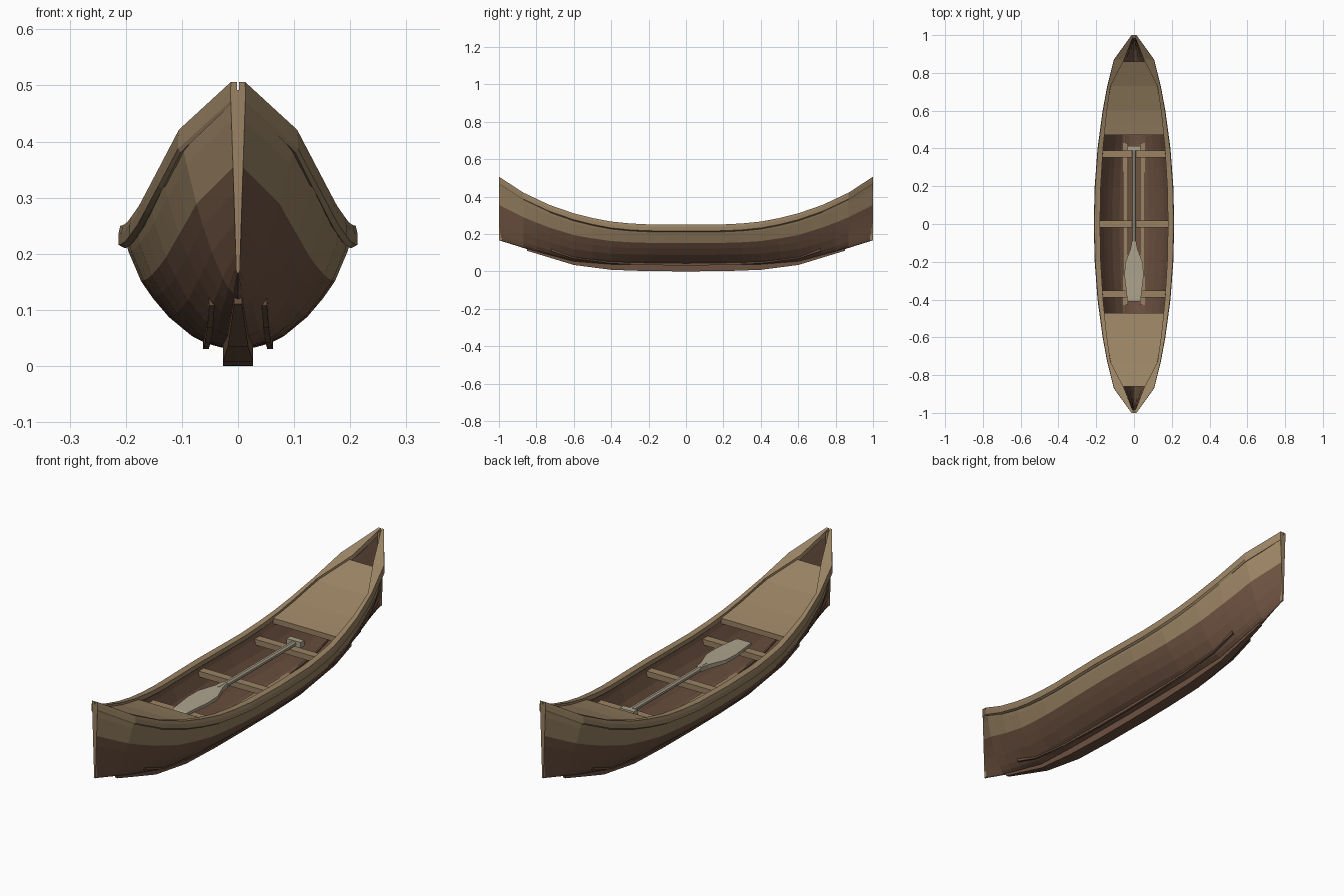
import bpy, bmesh, math

if "Cube" in bpy.data.objects:
    bpy.data.objects.remove(bpy.data.objects["Cube"])


def material(name, rgb):
    m = bpy.data.materials.new(name)
    m.diffuse_color = (*rgb, 1)
    m.use_nodes = True
    m.node_tree.nodes["Principled BSDF"].inputs["Base Color"].default_value = m.diffuse_color
    return m


TAN = material("tan wood", (0.32, 0.225, 0.125))
BROWN = material("dark brown wood", (0.155, 0.085, 0.053))
PALE = material("pale paddle wood", (0.42, 0.37, 0.265))


# lines of the canoe, as tables over distance from the middle
def table(*pts):
    def f(y):
        y = abs(y)
        for (a, va), (b, vb) in zip(pts, pts[1:]):
            if y <= b:
                return va + (vb - va) * (y - a) / (b - a)
        return pts[-1][1]
    return f


sheer = table((0, .25), (.2, .251), (.3, .256), (.4, .266), (.5, .285), (.6, .31),
              (.73, .355), (.87, .421), (1, .506))
beam = table((0, .213), (.2, .208), (.4, .193), (.6, .166), (.73, .142), (.87, .107), (1, .013))
rail_in = table((0, .18), (.2, .176), (.4, .164), (.6, .143), (.73, .124), (.87, .052), (1, .0015))
bottom = table((0, .03), (.4, .034), (.6, .05), (.8, .103), (1, .166))
keel_z = table((0, 0), (.2, .001), (.4, .008), (.6, .034), (.85, .11))

HALF = [0, .1, .2, .3, .4, .5, .6, .67, .73, .8, .87, 1]
STATIONS = [-y for y in HALF[:0:-1]] + HALF

# hull section: (height fraction, width fraction)
SECTION = [(0, 0), (.015, .15), (.05, .28), (.11, .4), (.27, .6), (.43, .74),
           (.57, .84), (.82, .95), (1, 1)]


def section(y, inset):
    w = max(beam(y) * .965 - inset, .003)
    zb, zt = bottom(y) + inset, sheer(y) - .008
    s = abs(y) ** 3
    half = []
    for h, f in SECTION:
        f = f * (1 - s) + h ** .75 * s
        half.append((w * f, y, zb + (zt - zb) * h))
    return [(-x, yy, z) for x, yy, z in half[:0:-1]] + half


def loft(name, rings, mats, closed=True, flip=False, rule=None):
    bm = bmesh.new()
    vs = [[bm.verts.new(p) for p in r] for r in rings]
    n = len(rings[0])
    for a, b in zip(vs, vs[1:]):
        for i in range(n if closed else n - 1):
            j = (i + 1) % n
            f = bm.faces.new((a[i], a[j], b[j], b[i]))
            if rule:
                f.material_index = rule(i)
    if closed:
        bm.faces.new(vs[0])
        bm.faces.new(vs[-1])
    bmesh.ops.recalc_face_normals(bm, faces=bm.faces)
    if not closed:
        # open shells: outside faces down at the keel, inside faces up
        bm.faces.ensure_lookup_table()
        mid = bm.faces[(len(rings) // 2) * (n - 1) + (n - 1) // 2]
        if (mid.normal.z > 0) != flip:
            bmesh.ops.reverse_faces(bm, faces=bm.faces)
    me = bpy.data.meshes.new(name)
    bm.to_mesh(me)
    bm.free()
    for m in mats:
        me.materials.append(m)
    ob = bpy.data.objects.new(name, me)
    bpy.context.collection.objects.link(ob)
    return ob


def rect(x0, x1, y, z0, z1):
    return [(x0, y, z0), (x1, y, z0), (x1, y, z1), (x0, y, z1)]


def box(name, x0, x1, y0, y1, z0, z1, mat):
    return loft(name, [rect(x0, x1, y0, z0, z1), rect(x0, x1, y1, z0, z1)], [mat])


# hull shells; the top bands of the outside are tan
n_half = len(SECTION) - 1
band = lambda i: 1 if (i < 2 or i >= 2 * n_half - 2) else 0
loft("outer_hull", [section(y, 0) for y in STATIONS], [BROWN, TAN], False, False, band)
loft("inner_hull", [section(y * .99, .014) for y in STATIONS], [BROWN], False, True)

# gunwale rails, floor strips and outside runners on both sides
RUN = [-.72, -.6, -.4, -.2, 0, .2, .4, .6, .72]
for side, s in (("left", -1), ("right", 1)):
    loft(side + "_gunwale",
         [[(s * rail_in(y), y, sheer(y) - .02), (s * beam(y) * .95, y, sheer(y) - .04),
           (s * beam(y), y, sheer(y) - .034), (s * beam(y), y, sheer(y) - .014),
           (s * beam(y) * .985, y, sheer(y)), (s * rail_in(y), y, sheer(y))]
          for y in STATIONS], [TAN])
    box(side + "_floor_strip", s * .032, s * .058, -.43, .43, .052, .07, TAN)
    rings = []
    for y in RUN:
        z = bottom(y) + .01 + .05 * y * y
        x = .057 - .02 * y * y
        rings.append(rect(s * (x - .005), s * (x + .005), y, z - .01, z + .012))
    loft(side + "_runner", rings, [BROWN])

# keel
KEEL = [-.85, -.7, -.6, -.4, -.2, 0, .2, .4, .6, .7, .85]
loft("keel", [rect(-k, k, y, keel_z(y), bottom(y) + .012)
              for y in KEEL for k in [.027 - .02 * max(0, abs(y) - .4) / .45]], [BROWN])

# stems and end decks
for end, s in (("front", -1), ("back", 1)):
    loft(end + "_stem",
         [[(-w, s * .985, z), (w, s * .985, z), (w, s, z), (-w, s, z)]
          for z, w in ((.166, .003), (.355, .009), (.492, .0135))], [TAN])
    loft(end + "_deck",
         [rect(-w, w, s * y, sheer(y) - .034, sheer(y) - .01)
          for y in (.47, .53, .6, .67, .73, .8, .86)
          for w in [rail_in(y) + .006]], [TAN])

# thwarts
for name, y, w, z in (("front_thwart", -.37, .168, .22), ("middle_thwart", 0, .18, .216),
                      ("back_thwart", .37, .168, .22)):
    box(name, -w, w, y - .018, y + .018, z - .025, z, TAN)

# paddle: blade, shaft and grip
loft("paddle_blade", [rect(-w, w, y, .231 - t, .231 + t) for y, w, t in
                      ((-.41, .032, .004), (-.40, .036, .006), (-.28, .05, .007),
                       (-.21, .048, .008), (-.13, .018, .01), (-.09, .011, .011))], [PALE])
loft("paddle_shaft", [[(.012 * math.cos(a), y, .231 + .012 * math.sin(a))
                       for a in [math.tau * (i + .5) / 8 for i in range(8)]]
                      for y in (-.14, .40)], [PALE])
box("paddle_grip", -.034, .034, .388, .414, .218, .244, PALE)
